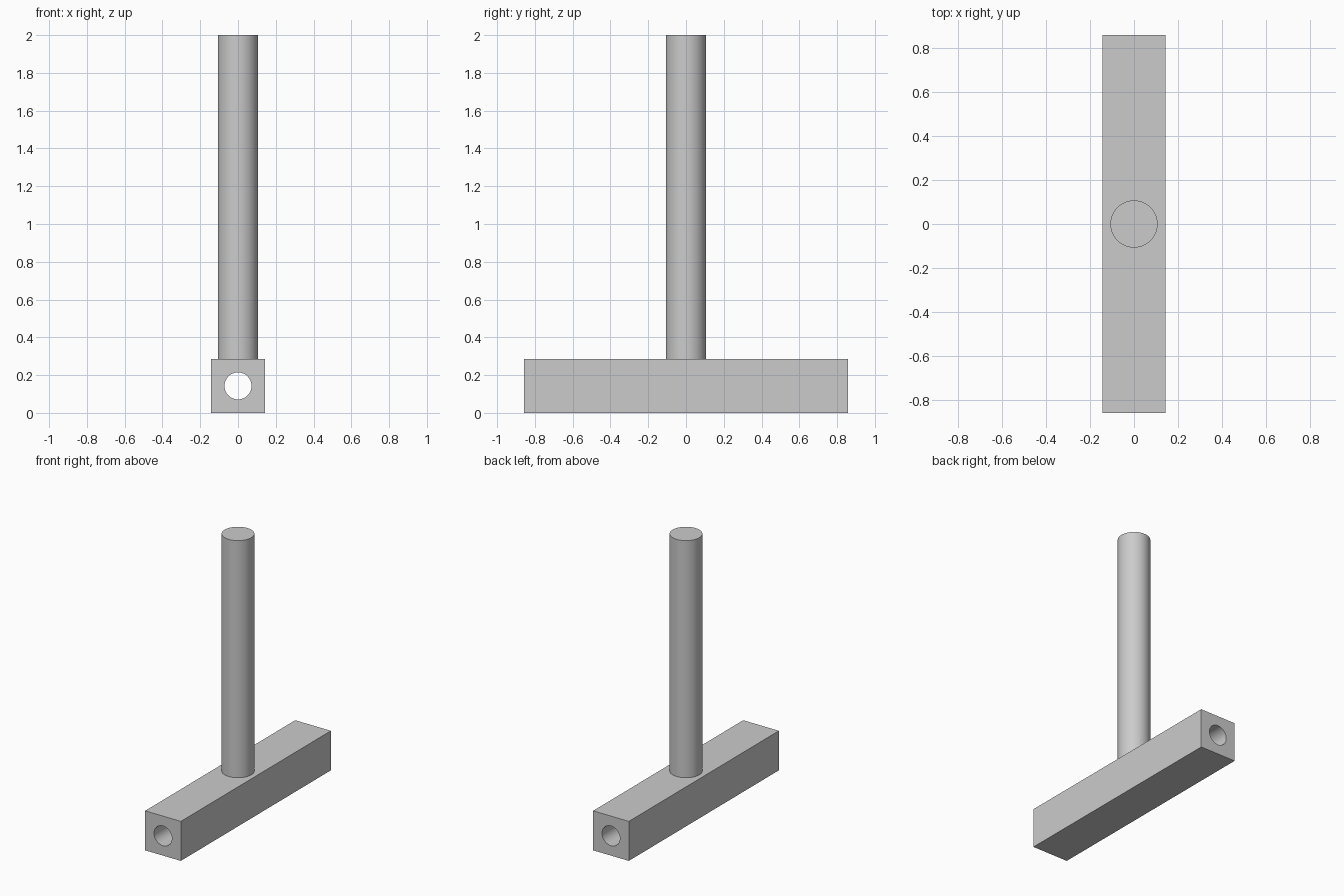
import bpy
import math

if "Cube" in bpy.data.objects:
    bpy.data.objects.remove(bpy.data.objects["Cube"])

U = 1 / 7            # half the bar's thickness
BAR_LEN = 12 * U
ROD_R = 0.75 * U
HOLE_R = 0.5 * U


def cylinder(name, radius, depth, location, rotation=(0, 0, 0)):
    bpy.ops.mesh.primitive_cylinder_add(vertices=64, radius=radius, depth=depth,
                                        location=location, rotation=rotation)
    obj = bpy.context.object
    obj.name = name
    return obj


def smooth(obj):
    bpy.ops.object.select_all(action='DESELECT')
    obj.select_set(True)
    bpy.context.view_layer.objects.active = obj
    bpy.ops.object.shade_smooth_by_angle(angle=math.radians(30))


# Square base bar lying along y
bpy.ops.mesh.primitive_cube_add(size=1, location=(0, 0, U))
bar = bpy.context.object
bar.name = "base_bar"
bar.scale = (2 * U, BAR_LEN, 2 * U)
bpy.ops.object.transform_apply(location=False, rotation=False, scale=True)

# Round bore through the full length of the bar
cutter = cylinder("bore_cutter", HOLE_R, BAR_LEN + 0.2, (0, 0, U),
                  (math.pi / 2, 0, 0))
cutter.hide_render = True
bore = bar.modifiers.new("bore", 'BOOLEAN')
bore.operation = 'DIFFERENCE'
bore.solver = 'EXACT'
bore.object = cutter
bpy.context.view_layer.objects.active = bar
bpy.ops.object.modifier_apply(modifier=bore.name)
bpy.data.objects.remove(cutter, do_unlink=True)
smooth(bar)

# Upright rod, seated slightly into the bar's top face
bottom = 2 * U - 0.005
rod = cylinder("upright_rod", ROD_R, 2 - bottom, (0, 0, (2 + bottom) / 2))
smooth(rod)
